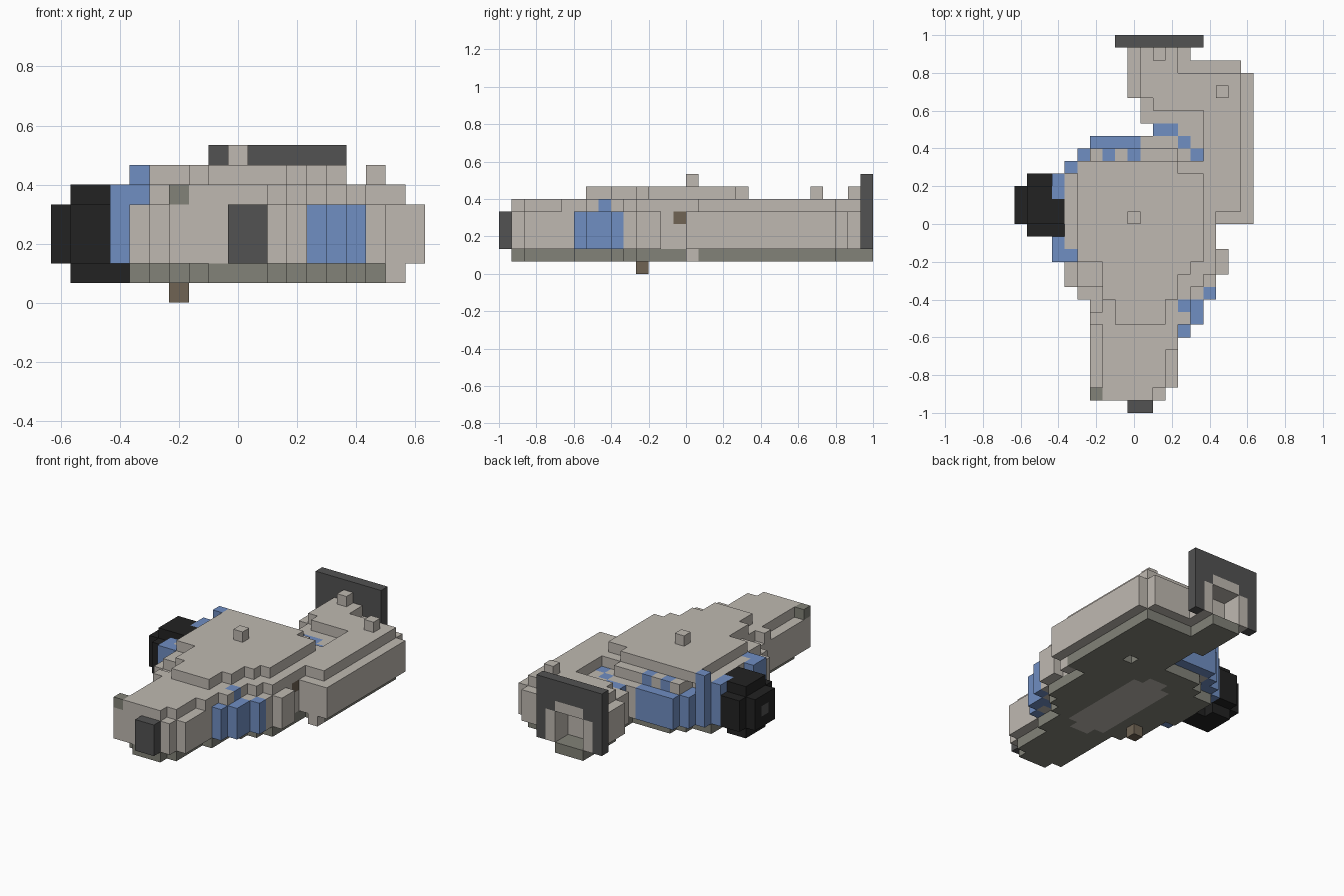
import bpy
import bmesh

# Remove the default cube only
default = bpy.data.objects.get("Cube")
if default:
    bpy.data.objects.remove(default, do_unlink=True)

UNIT = 2 / 30                       # edge of one building block
cells = {}                          # block position -> part name


def linear(channel):
    c = channel / 255
    return c / 12.92 if c <= 0.04045 else ((c + 0.055) / 1.055) ** 2.4


def material(name, r, g, b):
    mat = bpy.data.materials.new(name)
    colour = (linear(r), linear(g), linear(b), 1)
    mat.diffuse_color = colour
    mat.use_nodes = True
    shader = next(n for n in mat.node_tree.nodes if n.type == "BSDF_PRINCIPLED")
    shader.inputs["Base Color"].default_value = colour
    shader.inputs["Roughness"].default_value = 0.9
    return mat


def fill(part, runs, low, high):
    """Fill runs of (first row, last row, left column, right column) between two levels."""
    for j0, j1, i0, i1 in runs:
        for j in range(j0, j1 + 1):
            for i in range(i0, i1 + 1):
                for k in range(low, high + 1):
                    cells[i, j, k] = part


def carve(i0, i1, j0, j1, low, high):
    for i in range(i0, i1 + 1):
        for j in range(j0, j1 + 1):
            for k in range(low, high + 1):
                cells.pop((i, j, k), None)


def build(part, mat):
    """Turn the blocks of one part into a clean mesh with only its outer faces."""
    bm = bmesh.new()
    corners = {}

    def corner(p):
        if p not in corners:
            corners[p] = bm.verts.new(((p[0] - 9.5) * UNIT, (p[1] - 15) * UNIT, p[2] * UNIT))
        return corners[p]

    for cell, owner in cells.items():
        if owner != part:
            continue
        for axis in range(3):
            for side in (0, 1):
                beside = list(cell)
                beside[axis] += 2 * side - 1
                if tuple(beside) in cells:
                    continue
                loop = []
                for u, v in ((0, 0), (1, 0), (1, 1), (0, 1)):
                    p = list(cell)
                    p[axis] += side
                    p[(axis + 1) % 3] += u
                    p[(axis + 2) % 3] += v
                    loop.append(corner(tuple(p)))
                bm.faces.new(loop if side else loop[::-1])
    bmesh.ops.dissolve_limit(bm, angle_limit=0.01, verts=bm.verts, edges=bm.edges)
    bmesh.ops.triangulate(bm, faces=[f for f in bm.faces if len(f.verts) > 4])
    mesh = bpy.data.meshes.new(part)
    bm.to_mesh(mesh)
    bm.free()
    mesh.materials.append(mat)
    bpy.context.collection.objects.link(bpy.data.objects.new(part, mesh))


# Underside, inset from the hull
fill("underside", [
    (1, 1, 8, 10), (2, 5, 7, 11), (6, 8, 7, 12), (9, 9, 6, 13), (10, 10, 5, 14),
    (11, 13, 5, 15), (14, 18, 4, 15), (19, 19, 6, 14), (20, 20, 7, 13),
    (21, 22, 11, 14), (16, 25, 15, 17), (23, 24, 11, 17), (25, 26, 10, 17),
    (27, 28, 10, 12), (29, 29, 10, 12)], 1, 1)
fill("belly_panel", [(8, 8, 9, 10), (9, 17, 8, 11), (18, 18, 9, 10)], 1, 1)

# Main hull walls
fill("hull", [
    (1, 1, 6, 11), (2, 6, 6, 12), (7, 7, 6, 13), (8, 8, 6, 12), (9, 9, 5, 14),
    (10, 10, 4, 15), (11, 12, 4, 16), (13, 18, 4, 15), (19, 19, 6, 15),
    (20, 20, 6, 13), (21, 21, 10, 12)], 2, 4)

# Rear arm and side pod walls
fill("rear_arm", [
    (15, 26, 16, 18), (16, 22, 15, 18), (21, 22, 13, 15), (23, 24, 10, 18),
    (25, 26, 9, 18), (27, 27, 9, 17), (28, 28, 9, 13)], 2, 4)
fill("rear_arm", [
    (16, 23, 15, 17), (24, 24, 11, 17), (25, 26, 10, 17), (27, 28, 10, 12)], 5, 5)
fill("rear_arm", [(15, 15, 17, 17)], 1, 1)

# Upper deck and raised top plate
fill("upper_deck", [
    (1, 1, 7, 10), (2, 4, 7, 11), (5, 6, 7, 12), (7, 7, 6, 13), (8, 9, 7, 13),
    (10, 10, 5, 14), (11, 11, 5, 15), (12, 12, 6, 15), (13, 16, 4, 15),
    (17, 18, 4, 14), (19, 19, 6, 14), (20, 20, 6, 12)], 5, 5)
fill("top_plate", [
    (7, 8, 8, 11), (9, 10, 7, 12), (11, 11, 7, 13), (12, 18, 5, 14),
    (19, 19, 5, 12)], 6, 6)

# Small studs on top
fill("top_stud", [(15, 15, 9, 9)], 7, 7)
fill("arm_stud", [(28, 28, 11, 11)], 6, 6)
fill("pod_stud", [(25, 25, 16, 16)], 6, 6)
fill("nose_stud", [(1, 1, 6, 6)], 5, 5)

# Blue side panels
fill("blue_panels", [
    (6, 6, 13, 13), (7, 7, 14, 14), (8, 8, 13, 14), (9, 9, 15, 15),
    (19, 19, 4, 5), (20, 20, 5, 5), (21, 21, 6, 9), (22, 22, 11, 12),
    (21, 21, 13, 13), (20, 20, 14, 14)], 2, 4)
fill("blue_panels", [(12, 13, 3, 3), (12, 12, 4, 4), (17, 18, 3, 3)], 2, 5)
fill("blue_panels", [(8, 8, 13, 13), (20, 20, 7, 7), (20, 20, 9, 9)], 5, 5)
fill("blue_panels", [(19, 19, 4, 4)], 5, 6)

# Side engine with stepped round section
fill("side_engine", [(14, 16, 3, 3), (14, 18, 1, 2)], 2, 4)
fill("side_engine", [(15, 16, 3, 3), (15, 17, 1, 2)], 1, 5)
fill("side_engine", [(15, 17, 0, 0)], 2, 4)
fill("engine_core", [(16, 16, 0, 0)], 3, 3)

# Nose block and tall rear plate with its exhaust opening
fill("nose_block", [(0, 0, 9, 10)], 2, 4)
fill("rear_plate", [(29, 29, 8, 14)], 2, 7)
fill("exhaust_frame", [(29, 29, 9, 13)], 2, 4)
fill("exhaust_frame", [(29, 29, 10, 12)], 5, 5)
carve(10, 12, 28, 29, 2, 4)

# Brown fittings
fill("belly_peg", [(11, 11, 6, 6)], 0, 0)
fill("side_fitting", [(14, 14, 15, 15)], 4, 4)

# Colours for every part
stone = material("warm light grey", 191, 185, 177)
olive = material("olive grey", 130, 130, 120)
dark = material("dark grey", 82, 82, 82)
black = material("soft black", 34, 34, 34)
blue = material("muted blue", 112, 142, 194)
brown = material("brown", 112, 100, 84)

colours = {
    "underside": olive, "nose_stud": olive, "blue_panels": blue,
    "side_engine": black, "engine_core": dark, "nose_block": dark,
    "rear_plate": dark, "belly_peg": brown, "side_fitting": brown,
}
for part in sorted(set(cells.values())):
    build(part, colours.get(part, stone))
